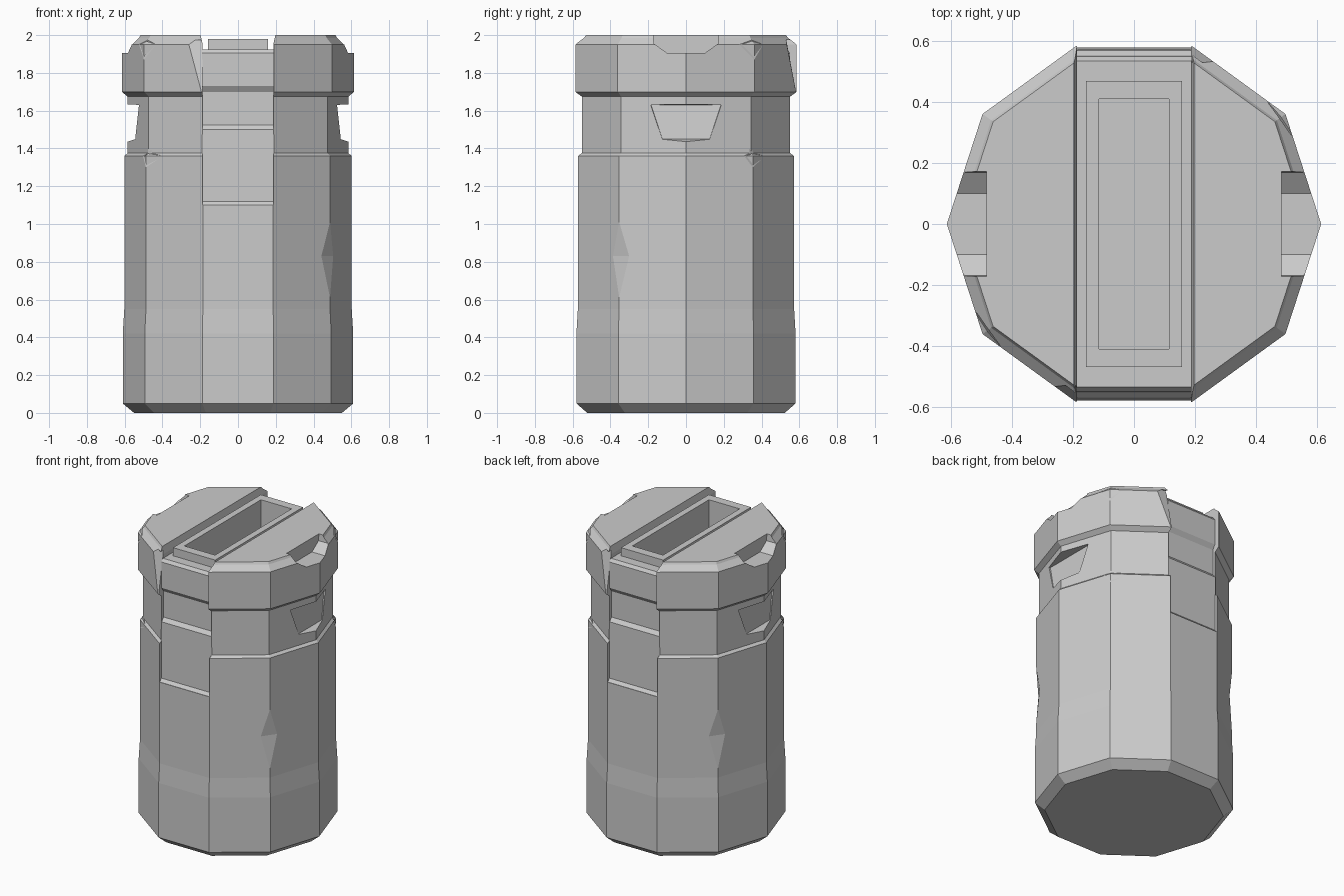
import bpy, bmesh, math
from mathutils import Vector, Matrix

cube = bpy.data.objects.get("Cube")
if cube:
    bpy.data.objects.remove(cube, do_unlink=True)

GREY = (0.6, 0.6, 0.6, 1)
grey = bpy.data.materials.new("plain grey")
grey.use_nodes = True
grey.diffuse_color = GREY
grey.node_tree.nodes["Principled BSDF"].inputs["Base Color"].default_value = GREY


def make(name, bm):
    bmesh.ops.recalc_face_normals(bm, faces=bm.faces)
    mesh = bpy.data.meshes.new(name)
    bm.to_mesh(mesh)
    bm.free()
    mesh.materials.append(grey)
    ob = bpy.data.objects.new(name, mesh)
    bpy.context.scene.collection.objects.link(ob)
    return ob


def lathe(name, profile, sides):
    bm = bmesh.new()
    rings = []
    for z, r in profile:
        rings.append([bm.verts.new((r * math.cos(i * math.tau / sides),
                                    r * math.sin(i * math.tau / sides), z))
                      for i in range(sides)])
    for a, b in zip(rings, rings[1:]):
        for i in range(sides):
            j = (i + 1) % sides
            bm.faces.new((a[i], a[j], b[j], b[i]))
    bm.faces.new(rings[0][::-1])
    bm.faces.new(rings[-1])
    return make(name, bm)


def extrude_x(name, outline, x0, x1):
    bm = bmesh.new()
    face = bm.faces.new([bm.verts.new((x0, y, z)) for y, z in outline])
    out = bmesh.ops.extrude_face_region(bm, geom=[face])
    moved = [v for v in out["geom"] if isinstance(v, bmesh.types.BMVert)]
    bmesh.ops.translate(bm, vec=(x1 - x0, 0, 0), verts=moved)
    return make(name, bm)


def hull(points):
    bm = bmesh.new()
    for p in points:
        bm.verts.new(p)
    bmesh.ops.convex_hull(bm, input=bm.verts)
    return make("cutter", bm)


def box_points(x, y, z0, z1):
    return [(sx * x, sy * y, z) for sx in (-1, 1) for sy in (-1, 1) for z in (z0, z1)]


def cut(target, cutter):
    mod = target.modifiers.new("cut", "BOOLEAN")
    mod.operation = "DIFFERENCE"
    mod.solver = "EXACT"
    mod.object = cutter
    bpy.context.view_layer.update()
    deps = bpy.context.evaluated_depsgraph_get()
    mesh = bpy.data.meshes.new_from_object(target.evaluated_get(deps))
    target.modifiers.clear()
    target.data = mesh
    bpy.data.objects.remove(cutter, do_unlink=True)


def cut_pair(target, points):
    # The canister repeats after a half turn
    for angle in (0, math.pi):
        turn = Matrix.Rotation(angle, 3, "Z")
        cut(target, hull([turn @ Vector(p) for p in points]))


def edge_chip(top, bottom, left, right):
    mid = (Vector(left) + Vector(right)) / 2
    return [mid + (Vector(p) - mid) * 1.4 for p in (top, bottom, left, right)]


# Ten-sided canister: foot bevel, body, neck, collar
canister = lathe("canister", [
    (0, 0.55), (0.05, 0.61), (0.42, 0.61), (0.55, 0.602), (1.36, 0.602),
    (1.375, 0.585), (1.675, 0.585), (1.70, 0.615), (1.95, 0.615),
    (1.985, 0.58), (2.0, 0.572)], 10)

# Channel for the strap, with sloped walls at the top
cut(canister, hull(box_points(0.187, 0.8, 1.10, 2.2)))
cut(canister, hull([(s * x, y, z) for s in (-1, 1) for y in (-0.8, 0.8)
                    for x, z in ((0.18, 1.92), (0.22, 2.1))]))

# Collar notches and grip slots on both sides
cut_pair(canister, [(x, s * y, z) for x in (0.485, 0.8) for s in (-1, 1)
                    for y, z in ((0.1, 1.905), (0.17, 1.955), (0.18, 2.1))])
cut_pair(canister, [(x, s * y, z) for s in (-1, 1) for x, y, z in (
    (0.515, 0.185, 1.63), (0.54, 0.125, 1.45), (0.7, 0.2, 1.64), (0.7, 0.14, 1.40))])

# Battle-worn chips on the body edge, shoulder and collar
cut_pair(canister, edge_chip((0.488, -0.354, 1.02), (0.488, -0.354, 0.6),
                             (0.44, -0.389, 0.83), (0.505, -0.3, 0.83)))
cut_pair(canister, edge_chip((-0.47, -0.342, 1.39), (-0.487, -0.354, 1.30),
                             (-0.42, -0.395, 1.36), (-0.5, -0.31, 1.36)))
cut_pair(canister, edge_chip((0.48, 0.345, 1.98), (0.498, 0.361, 1.87),
                             (0.45, 0.385, 1.95), (0.525, 0.28, 1.95)))
cut_pair(canister, [(-0.28, -0.53, 1.97), (-0.185, -0.59, 1.66),
                    (-0.17, -0.53, 1.98), (-0.22, -0.7, 1.95)])

# Strap running down the front, over the top and down the back
side = [(0.5, 1.0), (0.57, 1.10), (0.553, 1.12), (0.55, 1.50), (0.53, 1.525),
        (0.53, 1.70), (0.55, 1.73), (0.55, 1.905), (0.535, 1.925)]
strap = extrude_x("strap", side + [(-y, z) for y, z in reversed(side)], -0.19, 0.19)

# Raised rim around the deep top pocket
rim = hull(box_points(0.158, 0.47, 1.88, 1.98))
rim.name = "pocket_rim"
for part in (strap, rim):
    cut(part, hull(box_points(0.115, 0.41, 1.70, 2.2)))
